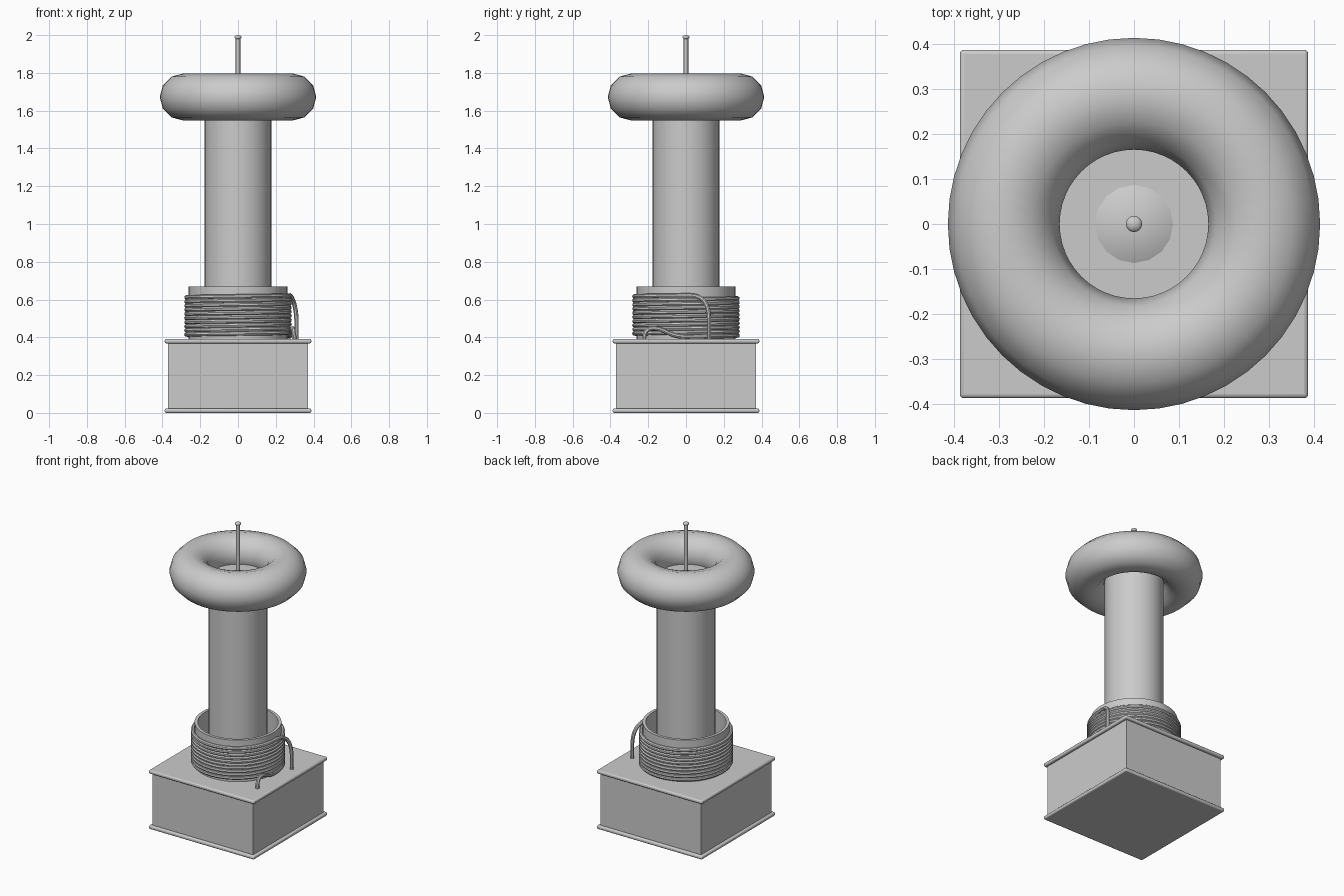
import bpy
from math import cos, sin, pi, radians
from mathutils import Vector
from mathutils.geometry import interpolate_bezier

if "Cube" in bpy.data.objects:
    bpy.data.objects.remove(bpy.data.objects["Cube"])


def smooth(obj):
    bpy.ops.object.select_all(action='DESELECT')
    obj.select_set(True)
    bpy.context.view_layer.objects.active = obj
    bpy.ops.object.shade_smooth_by_angle(angle=radians(35))


def box(name, half, z0, z1, bevel=0):
    bpy.ops.mesh.primitive_cube_add(size=1, location=(0, 0, (z0 + z1) / 2))
    obj = bpy.context.object
    obj.name = name
    obj.scale = (2 * half, 2 * half, z1 - z0)
    bpy.ops.object.transform_apply(location=False, rotation=False, scale=True)
    if bevel:
        mod = obj.modifiers.new("rounded_edge", 'BEVEL')
        mod.width = bevel
        mod.segments = 3
        smooth(obj)
    return obj


def lathe(name, profile, n, closed=False):
    """Revolve an (r, z) profile about the z axis."""
    verts, faces = [], []
    for r, z in profile:
        verts += [(r * cos(2 * pi * i / n), r * sin(2 * pi * i / n), z) for i in range(n)]
    k = len(profile)
    for j in range(k if closed else k - 1):
        a, b = j * n, (j + 1) % k * n
        faces += [(a + i, a + (i + 1) % n, b + (i + 1) % n, b + i) for i in range(n)]
    if not closed:
        faces += [tuple(reversed(range(n))), tuple(range((k - 1) * n, k * n))]
    mesh = bpy.data.meshes.new(name)
    mesh.from_pydata(verts, [], faces)
    obj = bpy.data.objects.new(name, mesh)
    bpy.context.collection.objects.link(obj)
    smooth(obj)
    return obj


# Base cabinet with overhanging rounded plates
box("base_cabinet", 0.37, 0.015, 0.375)
box("bottom_plate", 0.388, 0.0, 0.024, 0.009)
box("top_plate", 0.388, 0.368, 0.392, 0.009)

# Hollow primary former and the tall secondary column
lathe("primary_former", [(0.262, 0.385), (0.262, 0.668), (0.243, 0.668), (0.243, 0.385)], 48, True)
lathe("secondary_column", [(0.178, 0.385), (0.178, 1.635)], 32)

# Primary winding: helix with a lead at each end
R, z0, z1, turns, seg = 0.273, 0.404, 0.622, 10, 48


def bez(a, b, c, d):
    return [Vector(p) for p in interpolate_bezier(Vector(a), Vector(b), Vector(c), Vector(d), 14)]


crest = (0.288, -0.17, 0.448)
low_lead = bez((0.298, -0.222, 0.388), (0.298, -0.222, 0.43), (0.29, -0.205, 0.448), crest)
low_lead += bez(crest, (0.286, -0.115, 0.448), (R, -0.09, z0), (R, 0, z0))[1:]
helix = []
for i in range(1, turns * seg):
    t = i / seg
    helix.append(Vector((R * cos(2 * pi * t), R * sin(2 * pi * t), z0 + (z1 - z0) * t / turns)))
high_lead = bez((R, 0, z1), (0.276, 0.09, z1 + 0.004), (0.308, 0.122, 0.59), (0.31, 0.122, 0.48))
high_lead.append(Vector((0.31, 0.122, 0.388)))
path = low_lead + helix + high_lead

curve = bpy.data.curves.new("primary_winding", 'CURVE')
curve.dimensions = '3D'
curve.bevel_depth = 0.012
curve.bevel_resolution = 2
curve.use_fill_caps = True
spline = curve.splines.new('POLY')
spline.points.add(len(path) - 1)
for pt, co in zip(spline.points, path):
    pt.co = (*co, 1)
wire = bpy.data.objects.new("primary_winding", curve)
bpy.context.collection.objects.link(wire)
bpy.ops.object.select_all(action='DESELECT')
wire.select_set(True)
bpy.context.view_layer.objects.active = wire
bpy.ops.object.convert(target='MESH')
smooth(bpy.context.object)

# Top electrode ring
bpy.ops.mesh.primitive_torus_add(major_radius=0.29, minor_radius=0.1245, major_segments=48,
                                 minor_segments=12, location=(0, 0, 1.6725))
bpy.context.object.name = "top_ring"
smooth(bpy.context.object)

# Dome, discharge rod and its tip
lathe("rod_mount", [(0.087, 1.63), (0.087, 1.638), (0.06, 1.65), (0.02, 1.656)], 16)
lathe("discharge_rod", [(0.012, 1.63), (0.012, 1.99)], 16)
bpy.ops.mesh.primitive_uv_sphere_add(segments=16, ring_count=10, radius=0.018, location=(0, 0, 1.988))
tip = bpy.context.object
tip.name = "rod_tip"
tip.scale.z = 0.67
smooth(tip)
